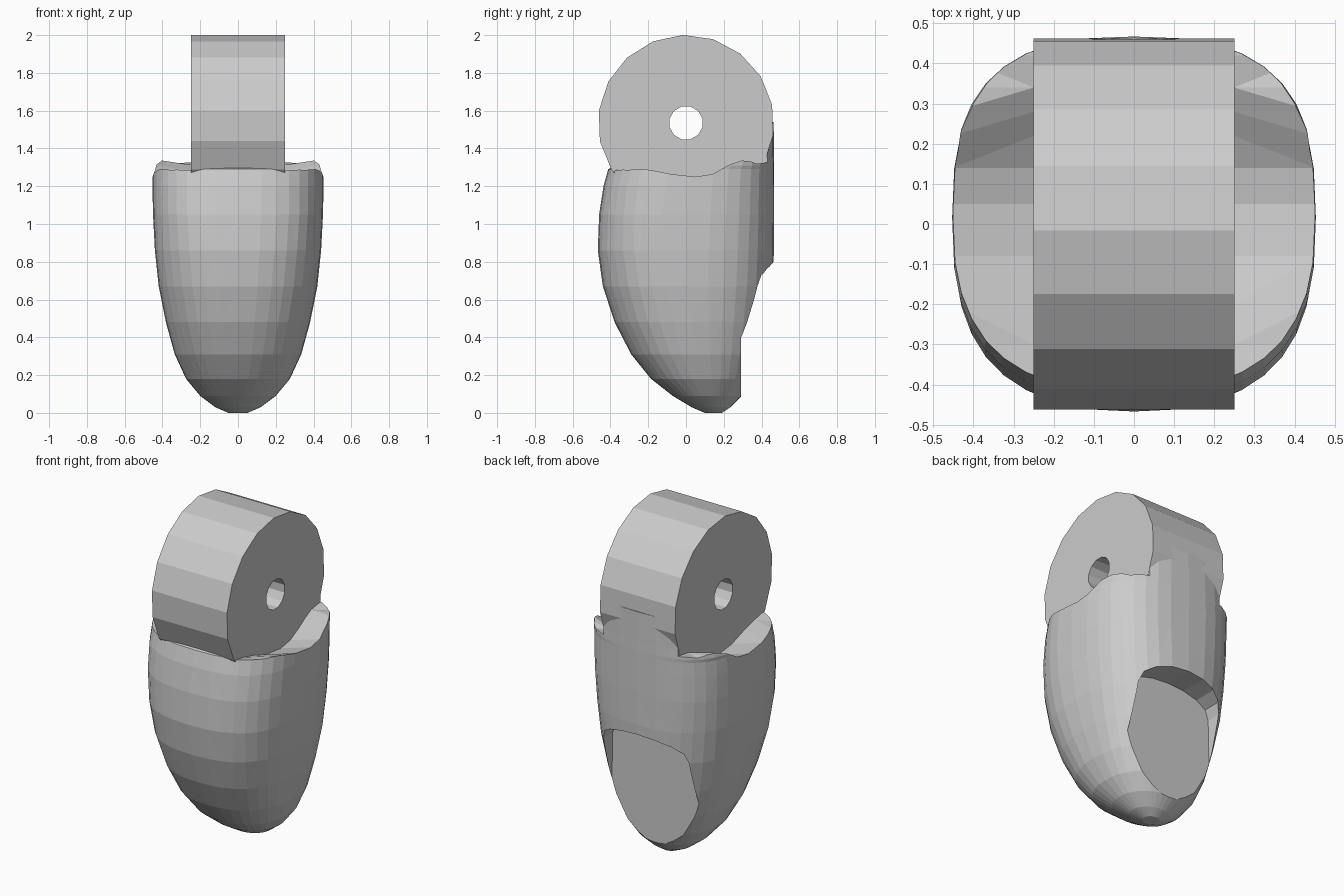
import bpy, bmesh, math

if "Cube" in bpy.data.objects:
    bpy.data.objects.remove(bpy.data.objects["Cube"])


def make_object(name, loops):
    """Closed solid lofted through equal-length vertex loops."""
    bm = bmesh.new()
    rings = [[bm.verts.new(p) for p in loop] for loop in loops]
    n = len(rings[0])
    for a, b in zip(rings, rings[1:]):
        for i in range(n):
            j = (i + 1) % n
            bm.faces.new((a[i], a[j], b[j], b[i]))
    bm.faces.new(rings[0][::-1])
    bm.faces.new(rings[-1])
    bmesh.ops.triangulate(bm, faces=[f for f in bm.faces if len(f.verts) == 4])
    bmesh.ops.recalc_face_normals(bm, faces=bm.faces)
    me = bpy.data.meshes.new(name)
    bm.to_mesh(me)
    bm.free()
    ob = bpy.data.objects.new(name, me)
    bpy.context.collection.objects.link(ob)
    return ob


def boolean(target, tool, op):
    m = target.modifiers.new(op, 'BOOLEAN')
    m.operation, m.object, m.solver = op, tool, 'EXACT'
    bpy.context.view_layer.objects.active = target
    bpy.ops.object.modifier_apply(modifier=m.name)
    bpy.data.objects.remove(tool)


def disc_loop(x, radius, sides, start=0):
    return [(x, radius * math.cos(math.radians(start) + 2 * math.pi * i / sides),
             1.535 + radius * math.sin(math.radians(start) + 2 * math.pi * i / sides))
            for i in range(sides)]


def section(z, front, back, half, power, sides=36):
    mid, depth = (front + back) / 2, (back - front) / 2
    loop = []
    for i in range(sides):
        a = 2 * math.pi * i / sides
        c, s = math.cos(a), math.sin(a)
        loop.append((half * math.copysign(abs(c) ** (2 / power), c),
                     mid + depth * math.copysign(abs(s) ** (2 / power), s), z))
    return loop


# Fingertip body: height, front y, back y, half width, squareness
body = make_object("fingertip_body", [section(*s) for s in [
    (0.0, 0.10, 0.19, 0.05, 2),
    (0.03, 0.03, 0.235, 0.12, 2),
    (0.09, -0.07, 0.295, 0.20, 2.1),
    (0.18, -0.185, 0.35, 0.275, 2.2),
    (0.31, -0.29, 0.395, 0.335, 2.3),
    (0.48, -0.378, 0.43, 0.382, 2.4),
    (0.67, -0.44, 0.457, 0.42, 2.5),
    (0.86, -0.467, 0.466, 0.44, 2.6),
    (1.05, -0.46, 0.467, 0.45, 2.7),
    (1.20, -0.437, 0.467, 0.453, 2.7),
    (1.29, -0.412, 0.467, 0.45, 2.7),
    (1.31, -0.37, 0.467, 0.45, 2.7),
    (1.36, -0.35, 0.466, 0.44, 2.7),
    (1.54, -0.30, 0.464, 0.43, 2.7)]])

# Dished shoulders either side of the hinge
rim = [(-0.7, 1.27, 0), (-0.41, 1.29, 0), (-0.30, 1.30, .03), (-0.2, 1.295, .05),
       (-0.08, 1.265, .06), (0.05, 1.25, .06), (0.14, 1.265, .06), (0.22, 1.315, .07),
       (0.28, 1.343, .06), (0.34, 1.343, .03), (0.42, 1.325, 0), (0.7, 1.32, 0)]
for side in (-1, 1):
    loops = []
    for x, dish in ((0.249, 1), (0.45, 0), (0.7, 0)):
        loops.append([(side * x, y, z - d * dish) for y, z, d in rim]
                     + [(side * x, 0.7, 1.8), (side * x, -0.7, 1.8)])
    boolean(body, make_object("shoulder_cutter", loops), 'DIFFERENCE')

# Nail recess with a flat floor and an arched upper edge
arch = [(0.30, -0.1), (0.285, 0.67)]
arch += [(0.285 * math.cos(math.pi * i / 8), 0.67 + 0.13 * math.sin(math.pi * i / 8) ** 0.8)
         for i in range(1, 8)]
arch += [(-0.285, 0.67), (-0.30, -0.1)]
boolean(body, make_object("nail_cutter", [[(x, y, z) for x, z in arch] for y in (0.29, 0.7)]),
        'DIFFERENCE')

# Hinge disc merged with the body, then the pin hole
boolean(body, make_object("hinge_disc", [disc_loop(x, 0.466, 18, 92) for x in (-0.25, 0.25)]),
        'UNION')
boolean(body, make_object("pin_cutter", [disc_loop(x, 0.09, 12, 15) for x in (-0.6, 0.6)]),
        'DIFFERENCE')
